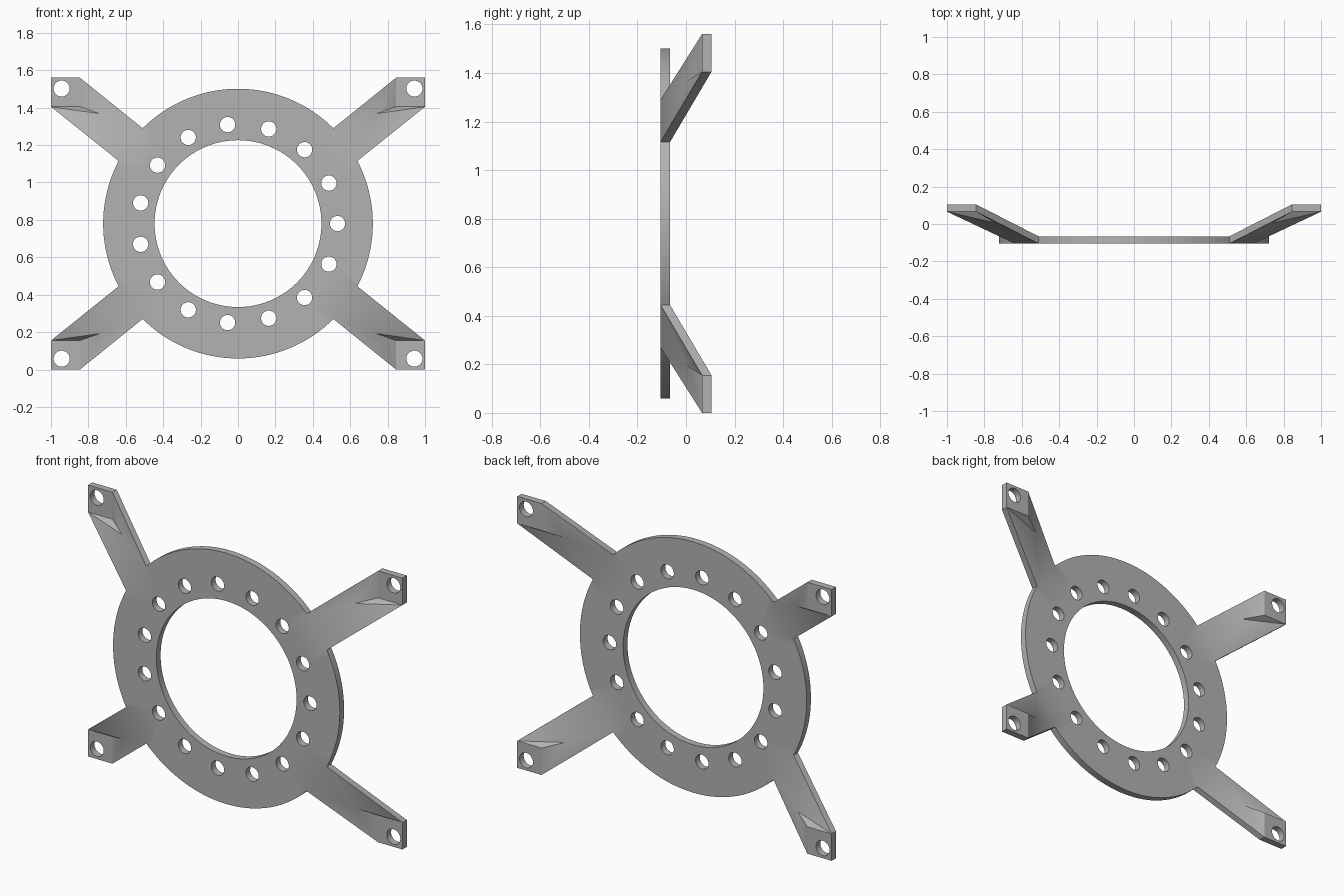
import bpy, bmesh
from math import cos, sin, radians, tau
from mathutils import Vector

if "Cube" in bpy.data.objects:
    bpy.data.objects.remove(bpy.data.objects["Cube"])

CENTER_Z = 0.78
RING_Y, PAD_Y, THICK = -0.105, 0.066, 0.039
OUTER, INNER = 0.721, 0.446
ROOT_LOW, ROOT_HIGH = radians(27.7), radians(45)

bm = bmesh.new()


def vert(x, y, z):
    return bm.verts.new((x, y, z + CENTER_Z))


def circle(cx, cz, y, radius, count):
    return [vert(cx + radius * cos(tau * i / count), y, cz + radius * sin(tau * i / count))
            for i in range(count)]


def loop_edges(verts):
    edges = []
    for a, b in zip(verts, verts[1:] + verts[:1]):
        edges.append(bm.edges.get((a, b)) or bm.edges.new((a, b)))
    return edges


def fill(loops):
    edges = [e for loop in loops for e in loop_edges(loop)]
    bmesh.ops.triangle_fill(bm, use_beauty=True, edges=edges, normal=Vector((0, -1, 0)))


# Ring outline: four arcs whose gaps are the arm roots
def arc(start, end, count):
    angles = [start + (end - start) * i / count for i in range(count + 1)]
    return [vert(OUTER * cos(a), RING_Y, OUTER * sin(a)) for a in angles]


half = tau / 2
right = arc(-ROOT_LOW, ROOT_LOW, 20)
top = arc(ROOT_HIGH, half - ROOT_HIGH, 32)
left = arc(half - ROOT_LOW, half + ROOT_LOW, 20)
bottom = arc(half + ROOT_HIGH, tau - ROOT_HIGH, 32)

# Ring face with the large bore and fifteen bolt holes
bores = [circle(0, 0, RING_Y, INNER, 96)]
for i in range(15):
    a = tau * i / 15
    bores.append(circle(0.532 * cos(a), 0.532 * sin(a), RING_Y, 0.041, 24))
fill([right + top + left + bottom] + bores)

# Sloping arms, each ending in a flat square pad with a hole
arms = [(1, 1, top[0], right[-1]), (-1, 1, top[-1], left[0]),
        (-1, -1, bottom[0], left[-1]), (1, -1, bottom[-1], right[0])]
for sx, sz, root_a, root_b in arms:
    pad_a = vert(sx * 0.845, PAD_Y, sz * 0.78)
    tip = vert(sx, PAD_Y, sz * 0.78)
    pad_b = vert(sx, PAD_Y, sz * 0.625)
    inner = vert(sx * 0.845, PAD_Y, sz * 0.625)
    ridge = vert(sx * 0.74, 0.005, sz * 0.588)
    fill([[pad_a, tip, pad_b, inner], circle(sx * 0.943, sz * 0.722, PAD_Y, 0.043, 32)])
    for tri in ((root_a, root_b, ridge), (root_a, ridge, pad_a), (ridge, inner, pad_a),
                (root_b, pad_b, ridge), (ridge, pad_b, inner)):
        bm.faces.new(tri)

# Thickness straight backwards
bmesh.ops.recalc_face_normals(bm, faces=bm.faces[:])
result = bmesh.ops.extrude_face_region(bm, geom=bm.faces[:], use_keep_orig=True)
back = [g for g in result["geom"] if isinstance(g, bmesh.types.BMVert)]
bmesh.ops.translate(bm, verts=back, vec=(0, THICK, 0))
bmesh.ops.recalc_face_normals(bm, faces=bm.faces[:])

mesh = bpy.data.meshes.new("mounting_ring")
bm.to_mesh(mesh)
bm.free()
ring = bpy.data.objects.new("mounting_ring", mesh)
bpy.context.collection.objects.link(ring)

# Plain grey finish
grey = bpy.data.materials.new("plain_grey")
grey.use_nodes = True
color = (0.45, 0.45, 0.45, 1)
grey.diffuse_color = color
grey.node_tree.nodes["Principled BSDF"].inputs["Base Color"].default_value = color
mesh.materials.append(grey)

# Smooth walls and arm roots, sharp rims
bpy.ops.object.select_all(action="DESELECT")
ring.select_set(True)
bpy.context.view_layer.objects.active = ring
bpy.ops.object.shade_smooth_by_angle(angle=radians(30))
